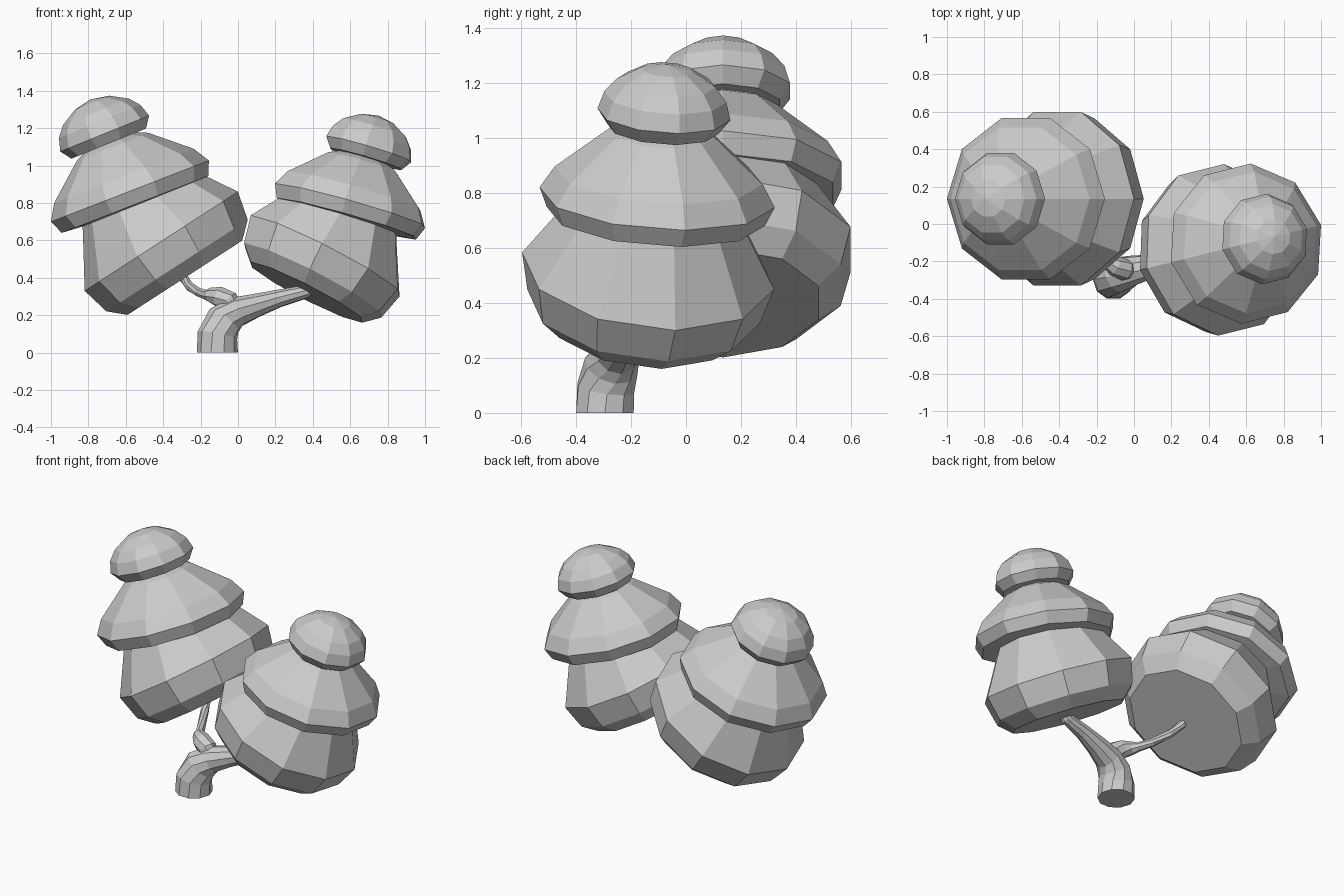
import bpy, bmesh
from math import sin, cos, pi, radians
from mathutils import Vector, Matrix

if "Cube" in bpy.data.objects:
    bpy.data.objects.remove(bpy.data.objects["Cube"])


def loft(name, rings, matrix=Matrix()):
    """Skin a list of point rings and cap both ends; a one-point ring makes a tip."""
    bm = bmesh.new()
    loops = [[bm.verts.new(p) for p in ring] for ring in rings]
    for a, b in zip(loops, loops[1:]):
        n = len(a)
        for i in range(n):
            j = (i + 1) % n
            if len(b) == 1:
                bm.faces.new((a[i], a[j], b[0]))
            else:
                bm.faces.new((a[i], a[j], b[j], b[i]))
    for loop in (loops[0], loops[-1]):
        if len(loop) > 2:
            bm.faces.new(loop)
    bmesh.ops.recalc_face_normals(bm, faces=bm.faces)
    mesh = bpy.data.meshes.new(name)
    bm.to_mesh(mesh)
    bm.free()
    obj = bpy.data.objects.new(name, mesh)
    obj.matrix_world = matrix
    bpy.context.collection.objects.link(obj)


def lathe(name, profile, matrix, sides=10):
    """Turn a (radius, height) profile into a faceted solid."""
    rings = []
    for r, h in profile:
        if r == 0:
            rings.append([(0, 0, h)])
        else:
            rings.append([(r * cos(2 * pi * i / sides), r * sin(2 * pi * i / sides), h)
                          for i in range(sides)])
    loft(name, rings, matrix)


def tube(name, path, radii, sides=8):
    """Sweep a tapered ring along a path."""
    pts = [Vector(p) for p in path]
    rings = []
    for i, (p, r) in enumerate(zip(pts, radii)):
        t = (pts[min(i + 1, len(pts) - 1)] - pts[max(i - 1, 0)]).normalized()
        if p.z == 0:
            t = Vector((0, 0, 1))
        u = Vector((0, 1, 0.2)).cross(t).normalized()
        v = t.cross(u)
        rings.append([p + r * (cos(2 * pi * k / sides) * u + sin(2 * pi * k / sides) * v)
                      for k in range(sides)])
    loft(name, rings)


# Foliage tiers: name, offset from the lowest rim, lean in degrees, profile
TIERS = [
    ("lower_foliage", (0, 0, 0), 32.9,
     [(.365, -.232), (.45, -.155), (.488, 0), (.332, .258), (.29, .33)]),
    ("middle_foliage", (-.168, 0, .268), 21.2,
     [(.30, -.085), (.42, -.076), (.453, 0), (.40, .088), (.205, .255), (.15, .28)]),
    ("top_foliage", (-.303, 0, .576), 22,
     [(.215, -.058), (.256, 0), (.235, .07), (.19, .125), (.1, .178), (0, .198)]),
]

# Two canopies: the right one is a smaller, more upright copy turned the other way
CANOPIES = [
    ("left", (-.41, .135, .595), 0, 0, 1.0),
    ("right", (.466, -.138, .517), 194, 5, .95),
]
for side, base, turn, upright, scale in CANOPIES:
    place = (Matrix.Translation(base) @ Matrix.Rotation(radians(turn), 4, 'Z')
             @ Matrix.Rotation(radians(upright), 4, 'Y') @ Matrix.Scale(scale, 4))
    for part, offset, lean, profile in TIERS:
        m = place @ Matrix.Translation(offset) @ Matrix.Rotation(-radians(lean), 4, 'Y')
        lathe(f"{side}_{part}", profile, m)

# Trunk curving into the right canopy
tube("trunk",
     [(-.11, -.295, 0), (-.11, -.292, .09), (-.075, -.272, .17), (-.01, -.25, .217),
      (.1, -.225, .253), (.22, -.205, .29), (.36, -.19, .325), (.42, -.18, .40)],
     [.11, .108, .1, .083, .064, .048, .038, .038], 10)

# Side branch reaching the left canopy, with a swollen knuckle near the trunk
tube("side_branch",
     [(-.02, -.25, .22), (-.05, -.245, .275), (-.10, -.225, .298), (-.145, -.19, .308),
      (-.165, -.155, .308), (-.21, -.07, .322), (-.26, .03, .355), (-.29, .1, .40), (-.30, .13, .45)],
     [.05, .058, .056, .04, .028, .025, .025, .025, .025])
